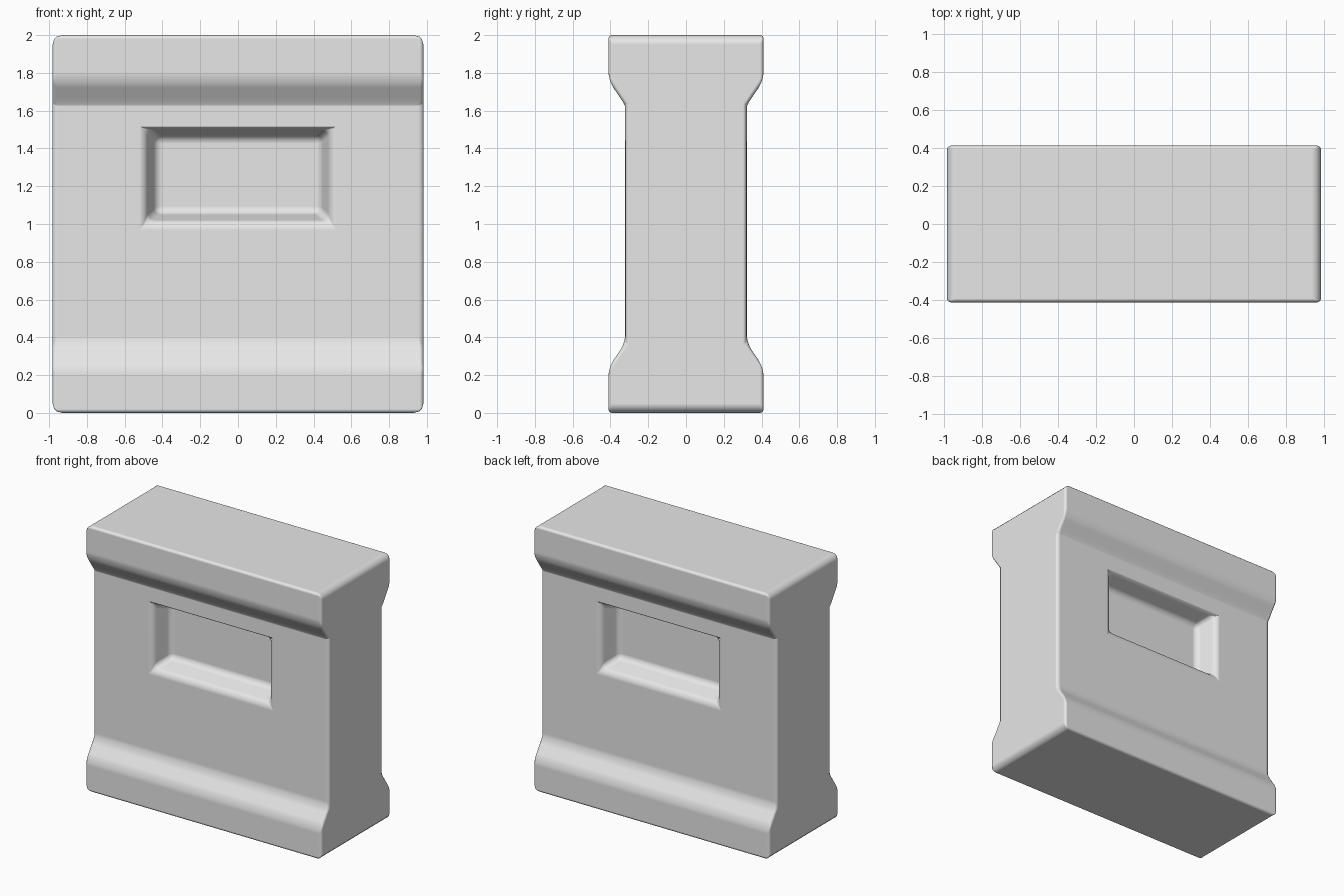
import bpy, bmesh

if "Cube" in bpy.data.objects:
    bpy.data.objects.remove(bpy.data.objects["Cube"])

HALF_W = 0.982      # half width of the block
FLARE_Y = 0.411     # half depth of the top and bottom ledges
WAIST_Y = 0.322     # half depth of the middle
FLOOR_Y = 0.17      # recess floor
Z_LEDGE, Z_WAIST = 0.24, 0.37

grey = bpy.data.materials.new("light_grey")
grey.diffuse_color = (0.8, 0.8, 0.8, 1.0)
grey.use_nodes = True
grey.node_tree.nodes["Principled BSDF"].inputs["Base Color"].default_value = grey.diffuse_color

bm = bmesh.new()

# I-shaped side profile, mirrored front to back
half = [(FLARE_Y, 0), (FLARE_Y, Z_LEDGE), (WAIST_Y, Z_WAIST),
        (WAIST_Y, 2 - Z_WAIST), (FLARE_Y, 2 - Z_LEDGE), (FLARE_Y, 2)]
profile = half + [(-y, z) for y, z in reversed(half)]
left = [bm.verts.new((-HALF_W, y, z)) for y, z in profile]
right = [bm.verts.new((HALF_W, y, z)) for y, z in profile]
bm.faces.new(left)
bm.faces.new(right)
n = len(profile)
strips = [bm.faces.new((left[i], left[(i + 1) % n], right[(i + 1) % n], right[i]))
          for i in range(n)]


def rectangle(x, y, z0, z1):
    return [bm.verts.new(p) for p in
            ((-x, y, z0), (-x, y, z1), (x, y, z1), (x, y, z0))]


def bridge(a, b):
    for i in range(4):
        j = (i + 1) % 4
        bm.faces.new((a[i], a[j], b[j], b[i]))


# Tapered rectangular recess in the front and the back
for face in (strips[2], strips[8]):
    side = 1 if face.verts[0].co.y > 0 else -1
    outer = sorted(face.verts, key=lambda v: (v.co.x, v.co.z))
    outer = [outer[0], outer[1], outer[3], outer[2]]
    bm.faces.remove(face)
    opening = rectangle(0.49, side * WAIST_Y, 1.01, 1.51)
    floor = rectangle(0.435, side * FLOOR_Y, 1.06, 1.46)
    bridge(outer, opening)
    bridge(opening, floor)
    bm.faces.new(floor)

bmesh.ops.recalc_face_normals(bm, faces=bm.faces)

# Bevel widths by kind of edge
weight = bm.edges.layers.float.new("bevel_weight_edge")
for e in bm.edges:
    if e.calc_face_angle(0) < 0.1:
        continue
    a, b = (v.co for v in e.verts)
    if abs(a.y - b.y) > 0.5:
        e[weight] = 1.0                     # rounded outer corners
    elif abs(a.x) > 0.9 and abs(b.x) > 0.9 and abs(a.x - b.x) < 0.01:
        e[weight] = 0.4                     # side rims
    elif abs(a.x) > 0.9 and 0.1 < a.z < 1.9:
        e[weight] = 0.9                     # ledge bends
    elif abs(a.x) > 0.9:
        e[weight] = 0.4                     # top and bottom rims
    else:
        e[weight] = 0.7                     # recess
    e.smooth = True

mesh = bpy.data.meshes.new("block")
bm.to_mesh(mesh)
bm.free()
mesh.materials.append(grey)
block = bpy.data.objects.new("block", mesh)
bpy.context.collection.objects.link(block)
for p in mesh.polygons:
    p.use_smooth = True

bevel = block.modifiers.new("rounded_edges", 'BEVEL')
bevel.limit_method = 'WEIGHT'
bevel.width = 0.05
bevel.segments = 3
bevel.harden_normals = True
